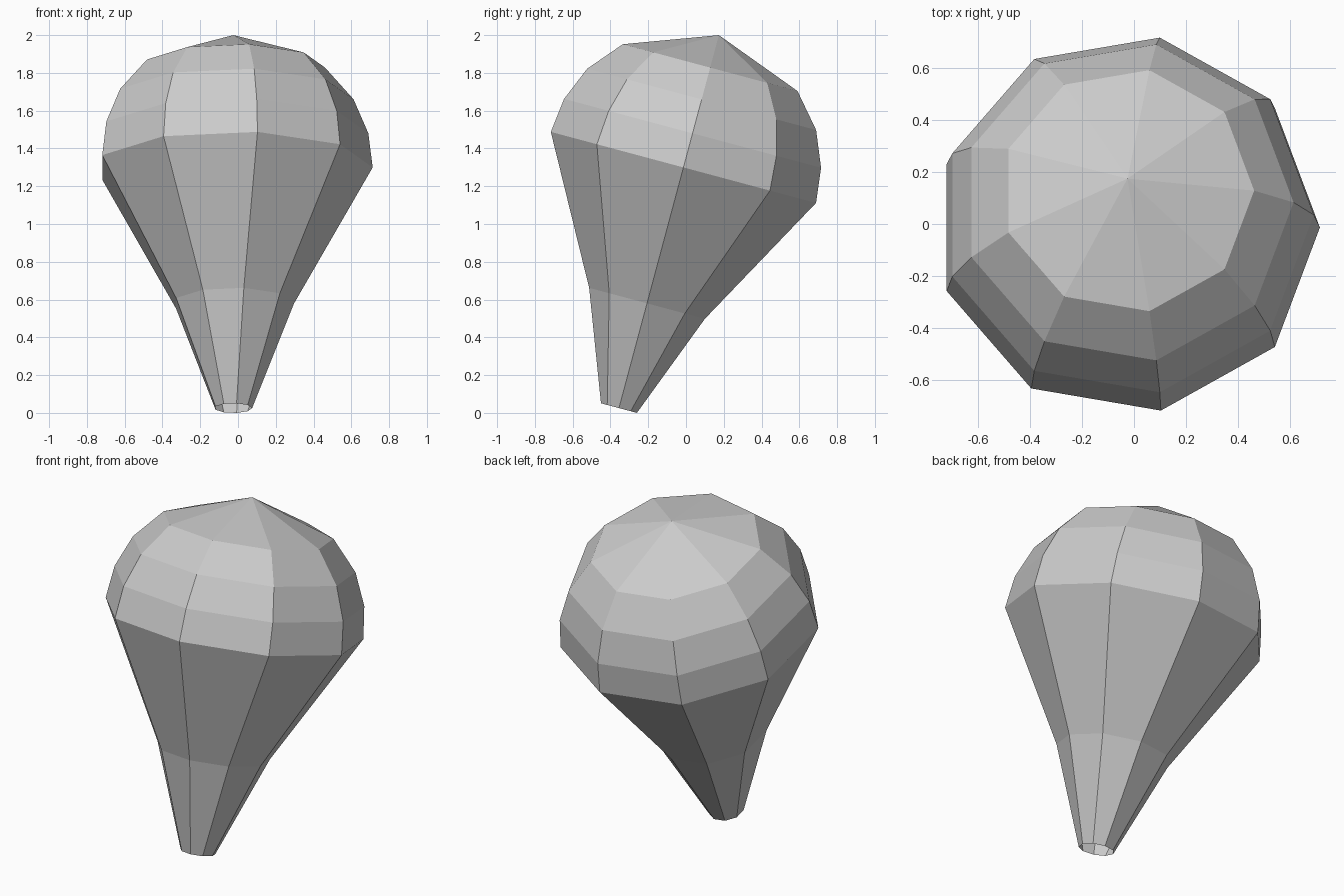
import bpy, bmesh, math

if "Cube" in bpy.data.objects:
    bpy.data.objects.remove(bpy.data.objects["Cube"])

SIDES = 9
TILT = math.radians(15)

# Profile (radius, height along the axis), open neck up to the crown point
profile = [(0.10, 0.0), (0.322, 0.574), (0.738, 1.319), (0.715, 1.506),
           (0.637, 1.692), (0.486, 1.866), (0.0, 2.044)]

# Balloon envelope: the profile spun into a nine-sided shell, open at the neck
bm = bmesh.new()
verts = [bm.verts.new((r, 0, h)) for r, h in profile]
edges = [bm.edges.new(pair) for pair in zip(verts, verts[1:])]
bmesh.ops.spin(bm, geom=verts + edges, cent=(0, 0, 0), axis=(0, 0, 1),
               angle=2 * math.pi, steps=SIDES)
bmesh.ops.remove_doubles(bm, verts=bm.verts[:], dist=0.001)
bmesh.ops.recalc_face_normals(bm, faces=bm.faces[:])

mesh = bpy.data.meshes.new("balloon_envelope")
bm.to_mesh(mesh)
bm.free()

# Lean the whole shell towards the back
envelope = bpy.data.objects.new("balloon_envelope", mesh)
envelope.location = (-0.025, -0.355, 0.0255)
envelope.rotation_euler = (-TILT, 0, 0)
bpy.context.collection.objects.link(envelope)
